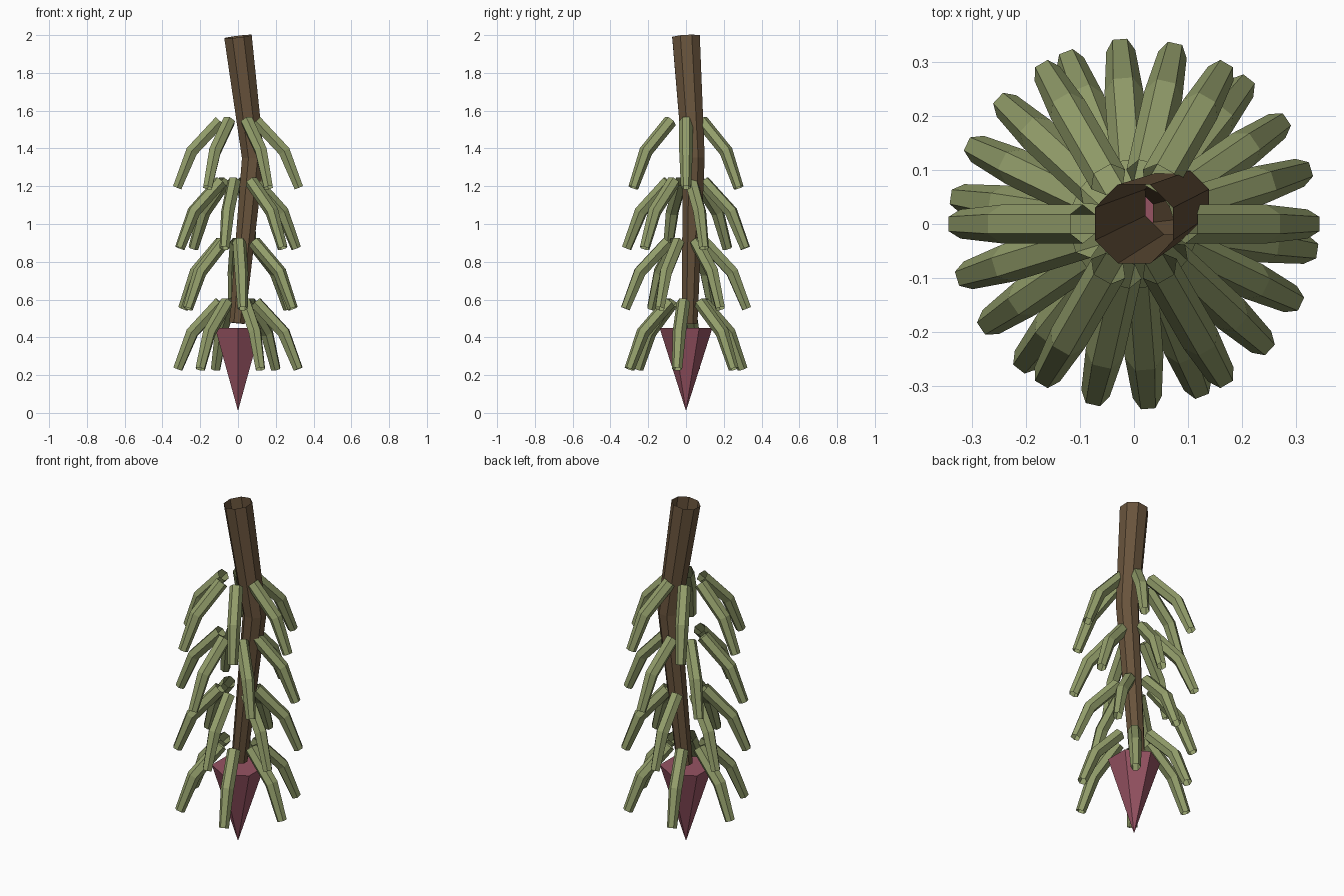
import bpy, bmesh
from math import cos, sin, tau
from mathutils import Vector

cube = bpy.data.objects.get("Cube")
if cube:
    bpy.data.objects.remove(cube)


def material(name, rgb):
    m = bpy.data.materials.new(name)
    m.use_nodes = True
    m.diffuse_color = (*rgb, 1)
    m.node_tree.nodes["Principled BSDF"].inputs["Base Color"].default_value = (*rgb, 1)
    return m


def tube_mesh(name, path, radii, sides, phase, mat):
    """Open flat-sided tube swept along a path, rings square to the path."""
    pts = [Vector(p) for p in path]
    bm = bmesh.new()
    rings = []
    for i, (p, r) in enumerate(zip(pts, radii)):
        steps = [(b - a).normalized() for a, b in zip(pts, pts[1:])]
        t = sum(steps[max(i - 1, 0):i + 1], Vector()).normalized()
        up = t.cross(Vector((0, 1, 0))).normalized()
        side = up.cross(t)
        angles = [tau * (k + phase) / sides for k in range(sides)]
        rings.append([bm.verts.new(p + r * (side * cos(a) + up * sin(a))) for a in angles])
    for a, b in zip(rings, rings[1:]):
        for k in range(sides):
            n = (k + 1) % sides
            bm.faces.new((a[k], a[n], b[n], b[k]))
    bmesh.ops.recalc_face_normals(bm, faces=bm.faces)
    mesh = bpy.data.meshes.new(name)
    bm.to_mesh(mesh)
    bm.free()
    mesh.materials.append(mat)
    return mesh


def add(name, mesh):
    ob = bpy.data.objects.new(name, mesh)
    bpy.context.collection.objects.link(ob)
    return ob


green = material("fruit_green", (0.29, 0.34, 0.145))
brown = material("stem_brown", (0.14, 0.088, 0.045))
maroon = material("bud_maroon", (0.31, 0.088, 0.125))

# Bent hollow stem
add("stem", tube_mesh("stem", [(0, 0, 1.992), (0.08, 0.04, 1.35), (-0.005, 0.02, 0.475)],
                      [0.079, 0.064, 0.044], 8, 0.5, brown))

# Pointed flower bud
bpy.ops.mesh.primitive_cone_add(vertices=6, radius1=0.14, radius2=0, depth=0.44,
                                location=(0, 0, 0.23), rotation=(tau / 2, 0, 0))
bud = bpy.context.object
bud.name = "flower_bud"
bud.data.materials.append(maroon)

# Drooping fruit: four tiers of six, each tier twisted a little further
fruit = tube_mesh("fruit", [(0.095, 0, 0.355), (0.245, 0, 0.195), (0.322, 0, 0.002)],
                  [0.036, 0.036, 0.027], 6, 0, green)
for tier in range(4):
    for k in range(6):
        ob = add(f"fruit_tier_{tier + 1}_{k + 1}", fruit)
        ob.location.z = 1.19 - 0.32 * tier
        ob.rotation_euler.z = tau * k / 6 + 0.3 * tier
